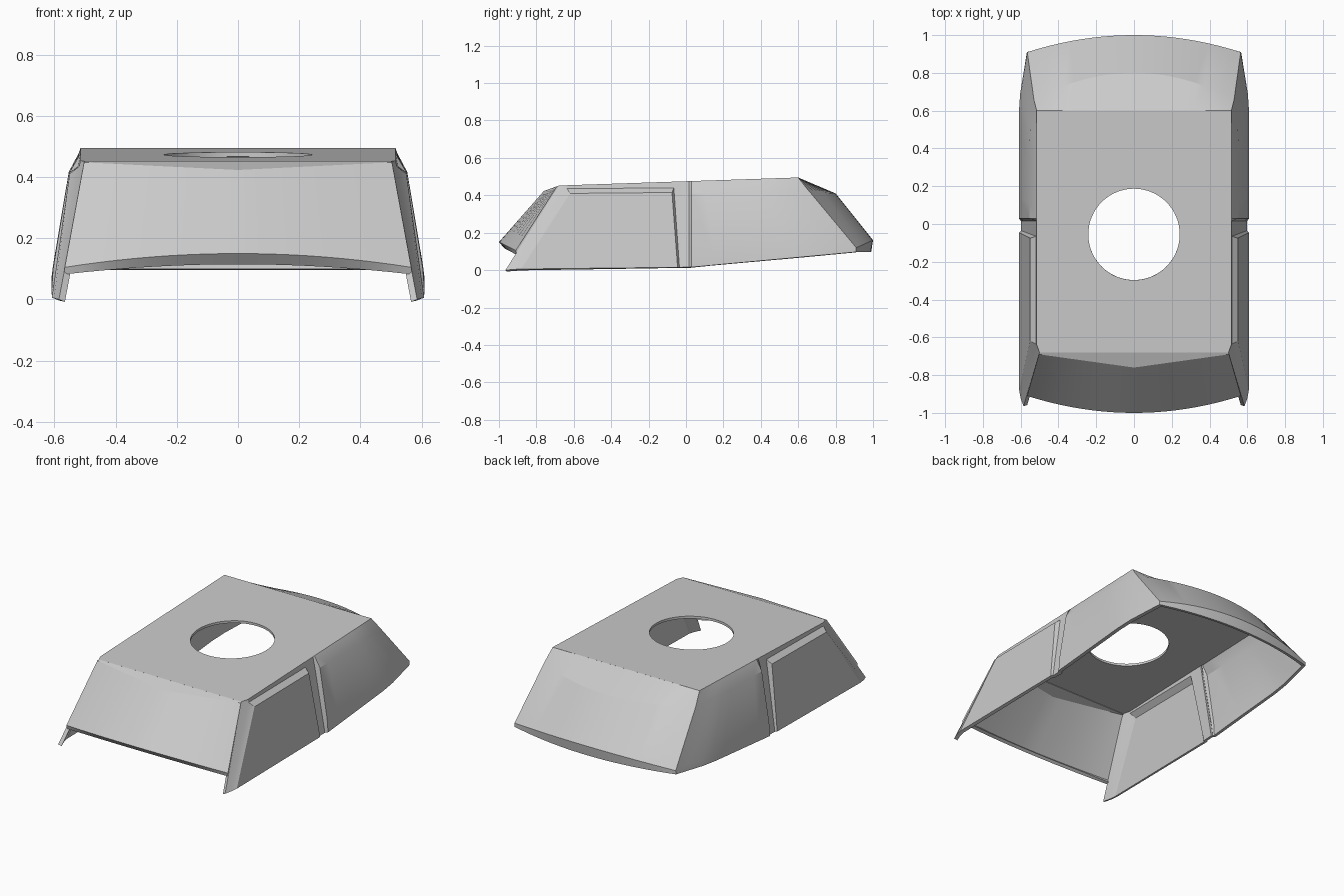
import bpy, bmesh, math
from mathutils import Vector

cube = bpy.data.objects.get("Cube")
if cube:
    bpy.data.objects.remove(cube)

grey = bpy.data.materials.new("light_grey")
grey.use_nodes = True
colour = (0.6, 0.6, 0.6, 1)
grey.diffuse_color = colour
grey.node_tree.nodes["Principled BSDF"].inputs["Base Color"].default_value = colour


def finish(name, bm, outward, thickness, mirror=False):
    """Turn an open sheet into a panel with its thickness on the inside."""
    bm.normal_update()
    for f in bm.faces:
        if f.normal.dot(Vector(outward)) < 0:
            f.normal_flip()
    mesh = bpy.data.meshes.new(name)
    bm.to_mesh(mesh)
    bm.free()
    mesh.materials.append(grey)
    obj = bpy.data.objects.new(name, mesh)
    bpy.context.collection.objects.link(obj)
    bpy.ops.object.select_all(action='DESELECT')
    obj.select_set(True)
    bpy.context.view_layer.objects.active = obj
    solid = obj.modifiers.new("thickness", 'SOLIDIFY')
    solid.thickness = thickness
    solid.offset = -1
    bpy.ops.object.modifier_apply(modifier=solid.name)
    bpy.ops.object.shade_smooth_by_angle(angle=math.radians(20))
    if mirror:
        obj.modifiers.new("mirror", 'MIRROR').use_mirror_merge = False


def grid(rows):
    bm = bmesh.new()
    v = [[bm.verts.new(p) for p in row] for row in rows]
    for a, b in zip(v, v[1:]):
        for i in range(len(a) - 1):
            bm.faces.new((a[i], a[i + 1], b[i + 1], b[i]))
    return bm


def roof_z(y):
    return 0.475 + 0.0336 * y


def frame_x(z):
    return 0.515 + max(0, 0.455 - z) * 0.19


# Roof with a round hatch opening
bm = bmesh.new()
half = [(0.5, -0.68), (0.515, -0.64), (0.515, 0.6)]
outline = half + [(-x, y) for x, y in reversed(half)]
hole = [(0.242 * math.cos(a), -0.055 + 0.242 * math.sin(a))
        for a in (math.tau * i / 64 for i in range(64))]
edges = []
for loop in (outline, hole):
    vs = [bm.verts.new((x, y, roof_z(y))) for x, y in loop]
    edges += [bm.edges.new((vs[i - 1], vs[i])) for i in range(len(vs))]
bmesh.ops.triangle_fill(bm, use_beauty=True, edges=edges, normal=(0, 0, 1))
finish("roof", bm, (0, 0, 1), 0.015)

# Bowed end screens: half width, edge y, edge z, bow in y, bow in z, bow power
screens = {
    "windshield": (-1, [(0.5, -0.68, 0.452, 0, 0, 1),
                        (0.503, -0.69, 0.448, -0.07, -0.025, 1),
                        (0.566, -0.91, 0.105, -0.09, 0.045, 2),
                        (0.567, -0.905, 0.082, -0.065, 0.033, 2)]),
    "rear_screen": (1, [(0.515, 0.6, 0.495, 0, 0, 1),
                        (0.53, 0.66, 0.42, 0.14, -0.01, 2),
                        (0.565, 0.91, 0.12, 0.09, 0.04, 2),
                        (0.567, 0.91, 0.097, 0.08, 0, 2)]),
}
steps = [i / 10 for i in range(-10, 11)]
for name, (side, rows) in screens.items():
    bm = grid([[(w * u, y + by * (1 - abs(u) ** p), z + bz * (1 - abs(u) ** p))
                for u in steps] for w, y, z, by, bz, p in rows])
    finish(name, bm, (0, side, 0.3), 0.02)

# Front side: pillar and rail frame around a raised door panel
bm = bmesh.new()
frame = [bm.verts.new(p) for p in (
    (0.585, -0.965, 0), (0.5, -0.68, roof_z(-0.68)), (0.515, -0.64, roof_z(-0.64)),
    (0.515, 0.025, roof_z(0.025)), (frame_x(0.016), 0.025, 0.016))]
base = [bm.verts.new((frame_x(z), y, z)) for y, z in
        ((-0.92, 0.004), (-0.635, 0.435), (-0.065, 0.44), (-0.035, 0.015))]
panel = [bm.verts.new(p) for p in (
    (0.608, -0.88, 0.006), (0.55, -0.62, 0.41),
    (0.55, -0.075, 0.415), (0.608, -0.045, 0.015))]
f, b = frame, base
for face in ((f[0], f[1], b[1], b[0]), (f[1], f[2], b[1]),
             (f[2], f[3], b[2], b[1]), (f[3], f[4], b[3], b[2]), panel):
    bm.faces.new(face)
for i in range(3):
    bm.faces.new((b[i], b[i + 1], panel[i + 1], panel[i]))
finish("door_side", bm, (1, -0.1, 0.2), 0.022, mirror=True)

# Rear quarter: bulged panel that steps out behind the middle pillar
rows = [[], [], [], []]
for z, row in zip((roof_z(0.02), 0.41, 0.1, 0.016), rows):
    row.append((frame_x(z), 0.015, z))
for i in range(9):
    u = i / 8
    k = max(0, (u - 0.7) / 0.3)
    y = 0.03 + 0.57 * u
    rows[0].append((0.515, y, roof_z(y)))
    rows[1].append((0.553 - 0.023 * k, 0.03 + 0.63 * u, 0.41 + 0.01 * u))
    rows[2].append((0.604 - 0.039 * k, 0.03 + 0.88 * u, 0.1 + 0.02 * u))
    rows[3].append((0.61 - 0.043 * k, 0.03 + 0.88 * u, 0.016 + 0.081 * u))
finish("rear_quarter", grid(rows), (1, -0.05, 0.2), 0.022, mirror=True)
